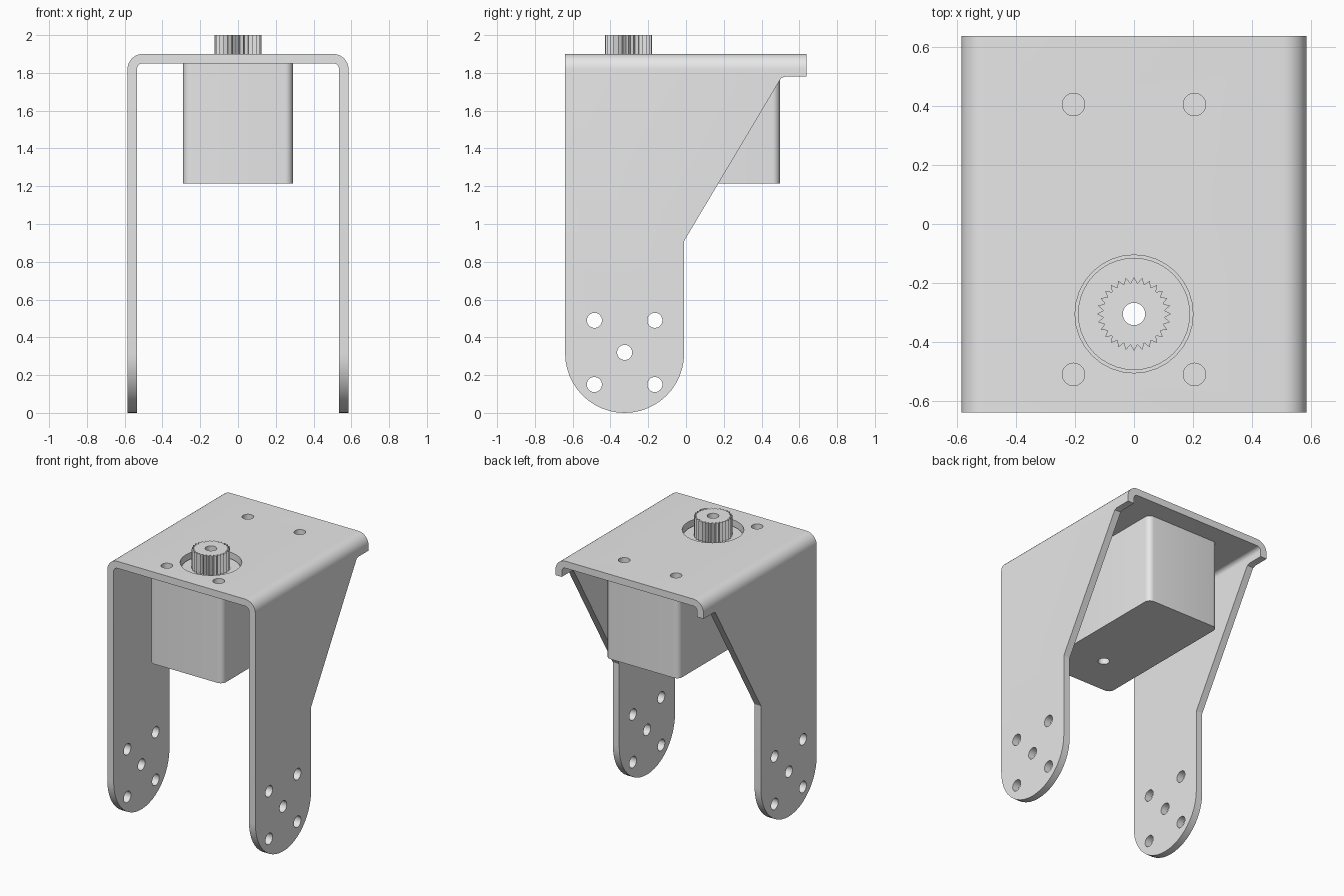
import bpy, bmesh
from math import sin, cos, pi, radians
from mathutils import Vector

cube = bpy.data.objects.get("Cube")
if cube:
    bpy.data.objects.remove(cube, do_unlink=True)

grey = bpy.data.materials.new("plain_grey")
grey.use_nodes = True
grey.diffuse_color = (0.8, 0.8, 0.8, 1)
grey.node_tree.nodes["Principled BSDF"].inputs["Base Color"].default_value = (0.8, 0.8, 0.8, 1)


def arc(cx, cy, r, start, end, steps):
    """Points along an arc, angles in degrees."""
    angles = [radians(start + (end - start) * i / steps) for i in range(steps + 1)]
    return [(cx + r * cos(a), cy + r * sin(a)) for a in angles]


def circle(cx, cy, r, steps=32):
    return arc(cx, cy, r, 0, 360, steps)[:-1]


def prism(name, points, axis, low, high):
    """Extrude a 2D outline along an axis: x uses (y, z), y uses (x, z), z uses (x, y)."""
    place = {"x": lambda p, d: (d, p[0], p[1]),
             "y": lambda p, d: (p[0], d, p[1]),
             "z": lambda p, d: (p[0], p[1], d)}[axis]
    bm = bmesh.new()
    face = bm.faces.new([bm.verts.new(place(p, low)) for p in points])
    extruded = bmesh.ops.extrude_face_region(bm, geom=[face])["geom"]
    step = Vector(place((0, 0), high - low))
    bmesh.ops.translate(bm, vec=step, verts=[v for v in extruded if isinstance(v, bmesh.types.BMVert)])
    bmesh.ops.recalc_face_normals(bm, faces=bm.faces)
    mesh = bpy.data.meshes.new(name)
    bm.to_mesh(mesh)
    bm.free()
    mesh.materials.append(grey)
    obj = bpy.data.objects.new(name, mesh)
    bpy.context.collection.objects.link(obj)
    return obj


def carve(obj, cutter, operation="DIFFERENCE"):
    """Apply a boolean and discard the cutter."""
    mod = obj.modifiers.new("carve", "BOOLEAN")
    mod.operation, mod.solver, mod.object = operation, "EXACT", cutter
    graph = bpy.context.evaluated_depsgraph_get()
    result = bpy.data.meshes.new_from_object(obj.evaluated_get(graph))
    obj.modifiers.clear()
    obj.data = result
    bpy.data.objects.remove(cutter, do_unlink=True)


def drill(obj, x_or_y, y_or_z, r, axis, low, high):
    carve(obj, prism("drill", circle(x_or_y, y_or_z, r), axis, low, high))


# Folded sheet: an arch section along y
half, wall, top = 0.585, 0.05, 1.90
outer, inner = 0.08, 0.03
right_half = [(half - wall, -0.1)]
left_fold = arc(-half + outer, top - outer, outer, 180, 90, 8)
right_fold = arc(half - outer, top - outer, outer, 90, 0, 8)
inner_right = arc(half - outer, top - outer, inner, 0, 90, 8)
inner_left = arc(-half + outer, top - outer, inner, 90, 180, 8)
section = ([(-half, -0.1)] + left_fold + right_fold + [(half, -0.1)]
           + right_half + inner_right + inner_left + [(-half + wall, -0.1)])
bracket = prism("bracket", section, "y", -0.8, 0.8)

# Side outline: rounded feet, narrow legs, sloping gusset and rear lip
leg_y, leg_r = -0.325, 0.315
outline = (arc(leg_y, leg_r, leg_r, 180, 360, 24)
           + [(-0.01, 0.91), (0.493, 1.755), (0.505, 1.773), (0.525, 1.78),
              (0.638, 1.78), (0.638, 2.1), (-0.64, 2.1)])
carve(bracket, prism("outline", outline, "x", -0.8, 0.8), "INTERSECT")

# Mounting holes through both legs
for y, z in [(-0.485, 0.15), (-0.165, 0.15), (leg_y, 0.32), (-0.485, 0.49), (-0.165, 0.49)]:
    drill(bracket, y, z, 0.04, "x", -0.9, 0.9)

# Screw holes and shaft opening in the top plate
shaft_y = -0.305
for x in (-0.205, 0.205):
    for y in (-0.51, 0.405):
        drill(bracket, x, y, 0.038, "z", 1.7, 2.2)
drill(bracket, 0, shaft_y, 0.2, "z", 1.7, 2.2)

# Motor body with rounded upright edges
mx, front, back, r = 0.29, -0.59, 0.497, 0.04
body = (arc(mx - r, back - r, r, 0, 90, 6) + arc(-mx + r, back - r, r, 90, 180, 6)
        + arc(-mx + r, front + r, r, 180, 270, 6) + arc(mx - r, front + r, r, 270, 360, 6))
motor = prism("motor_body", body, "z", 1.215, 1.85)

# Low collar and toothed output shaft
collar = prism("motor_collar", circle(0, shaft_y, 0.19, 40), "z", 1.84, 1.86)
teeth = 28
tooth_points = []
for i in range(teeth * 2):
    radius = 0.125 if i % 2 == 0 else 0.105
    a = pi * i / teeth
    tooth_points.append((radius * cos(a), shaft_y + radius * sin(a)))
shaft = prism("toothed_shaft", tooth_points, "z", 1.85, 2.0)

# Bore through the motor and shaft
for part in (motor, collar, shaft):
    drill(part, 0, shaft_y, 0.038, "z", 1.0, 2.2)

# Smooth curved surfaces, keep edges crisp
bpy.ops.object.select_all(action="DESELECT")
for part in (bracket, motor, collar, shaft):
    part.select_set(True)
    bpy.context.view_layer.objects.active = part
bpy.ops.object.shade_smooth_by_angle(angle=radians(30))
